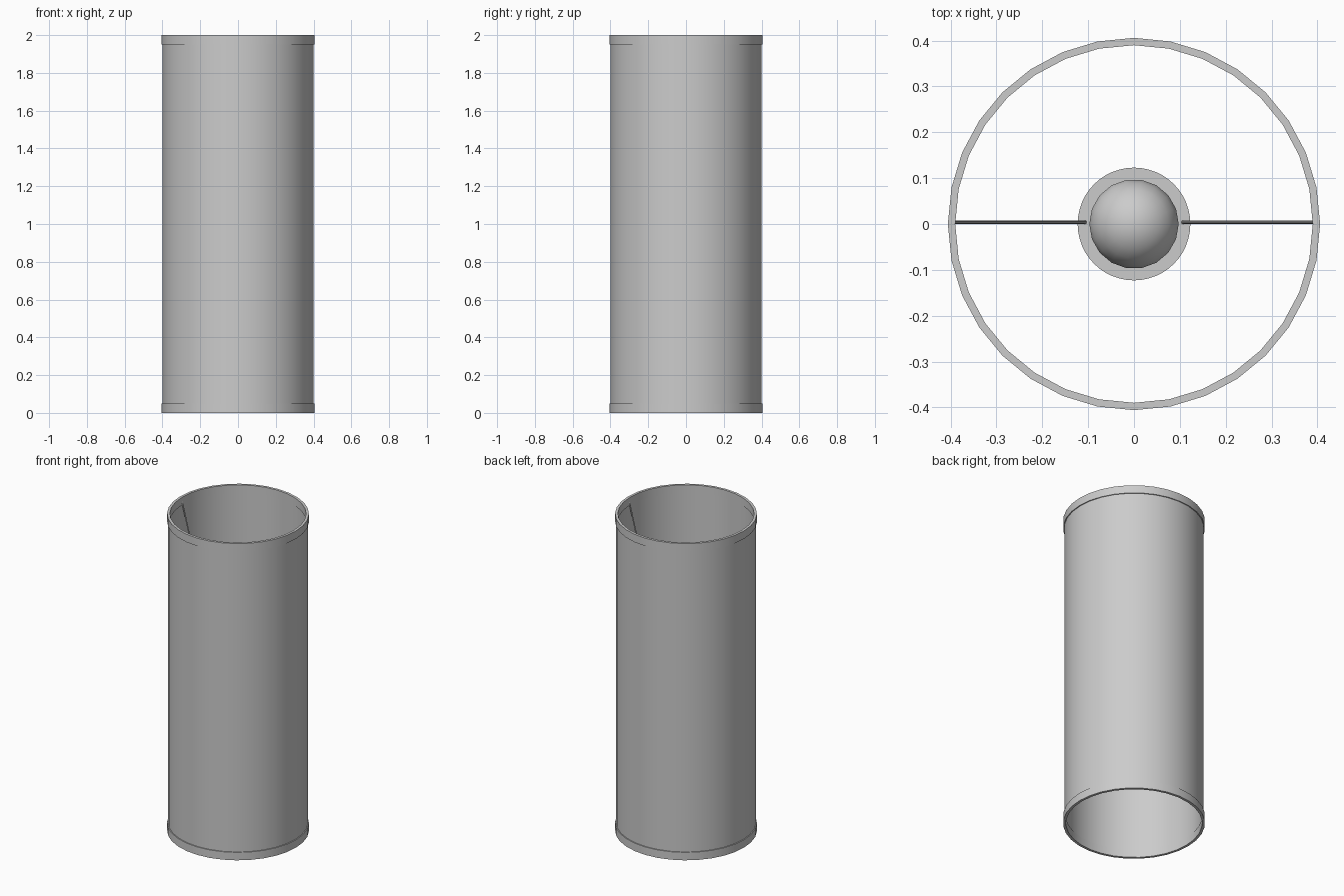
import bpy, bmesh, math
from mathutils import Vector

if "Cube" in bpy.data.objects:
    bpy.data.objects.remove(bpy.data.objects["Cube"])


def lathe(name, profile, sides, closed=False):
    """Revolve an (r, z) profile around the z axis; r = 0 makes a pole."""
    bm = bmesh.new()
    verts = [bm.verts.new((r, 0, z)) for r, z in profile]
    pairs = list(zip(verts, verts[1:]))
    if closed:
        pairs.append((verts[-1], verts[0]))
    edges = [bm.edges.new(p) for p in pairs]
    bmesh.ops.spin(bm, geom=verts + edges, cent=(0, 0, 0), axis=(0, 0, 1),
                   angle=2 * math.pi, steps=sides, use_merge=True)
    bmesh.ops.remove_doubles(bm, verts=bm.verts, dist=1e-5)
    bmesh.ops.recalc_face_normals(bm, faces=bm.faces)
    mesh = bpy.data.meshes.new(name)
    bm.to_mesh(mesh)
    bm.free()
    return finish(name, mesh)


def finish(name, mesh):
    obj = bpy.data.objects.new(name, mesh)
    bpy.context.collection.objects.link(obj)
    bpy.ops.object.select_all(action='DESELECT')
    obj.select_set(True)
    bpy.context.view_layer.objects.active = obj
    bpy.ops.object.shade_smooth_by_angle(angle=math.radians(35))
    return obj


def band(name, r0, r1, z0, z1, sides=32):
    return lathe(name, [(r0, z0), (r1, z0), (r1, z1), (r0, z1)], sides, True)


def rod(name, a, b, radius):
    a, b = Vector(a), Vector(b)
    bm = bmesh.new()
    bmesh.ops.create_cone(bm, cap_ends=True, segments=8, radius1=radius,
                          radius2=radius, depth=(b - a).length)
    mesh = bpy.data.meshes.new(name)
    bm.to_mesh(mesh)
    bm.free()
    obj = finish(name, mesh)
    obj.location = (a + b) / 2
    obj.rotation_euler = (b - a).to_track_quat('Z', 'Y').to_euler()
    return obj


# Tall open shade with a trim band at each end
band("shade", 0.394, 0.4, 0.01, 1.99)
band("bottom_trim", 0.39, 0.406, 0.0, 0.05)
band("top_trim", 0.39, 0.406, 1.95, 2.0)

# Socket held deep inside the shade
RING_Z = 0.85
lathe("socket", [(0, RING_Z - 0.1), (0.123, RING_Z - 0.1),
                 (0.123, RING_Z), (0, RING_Z)], 48)

# Bulb: narrow neck flowing into a round top
bulb = [(0, RING_Z), (0.05, RING_Z), (0.055, RING_Z + 0.04)]
for i in range(9):
    a = math.radians(-45 + 135 * i / 8)
    bulb.append((max(0.098 * math.cos(a), 0), RING_Z + 0.15 + 0.098 * math.sin(a)))
lathe("bulb", bulb, 18)

# Two slanted wires from the upper trim to the socket
for side, s in (("left", -1), ("right", 1)):
    rod(side + "_support_wire", (s * 0.393, 0.004, 1.97),
        (s * 0.107, 0.004, RING_Z), 0.004)
